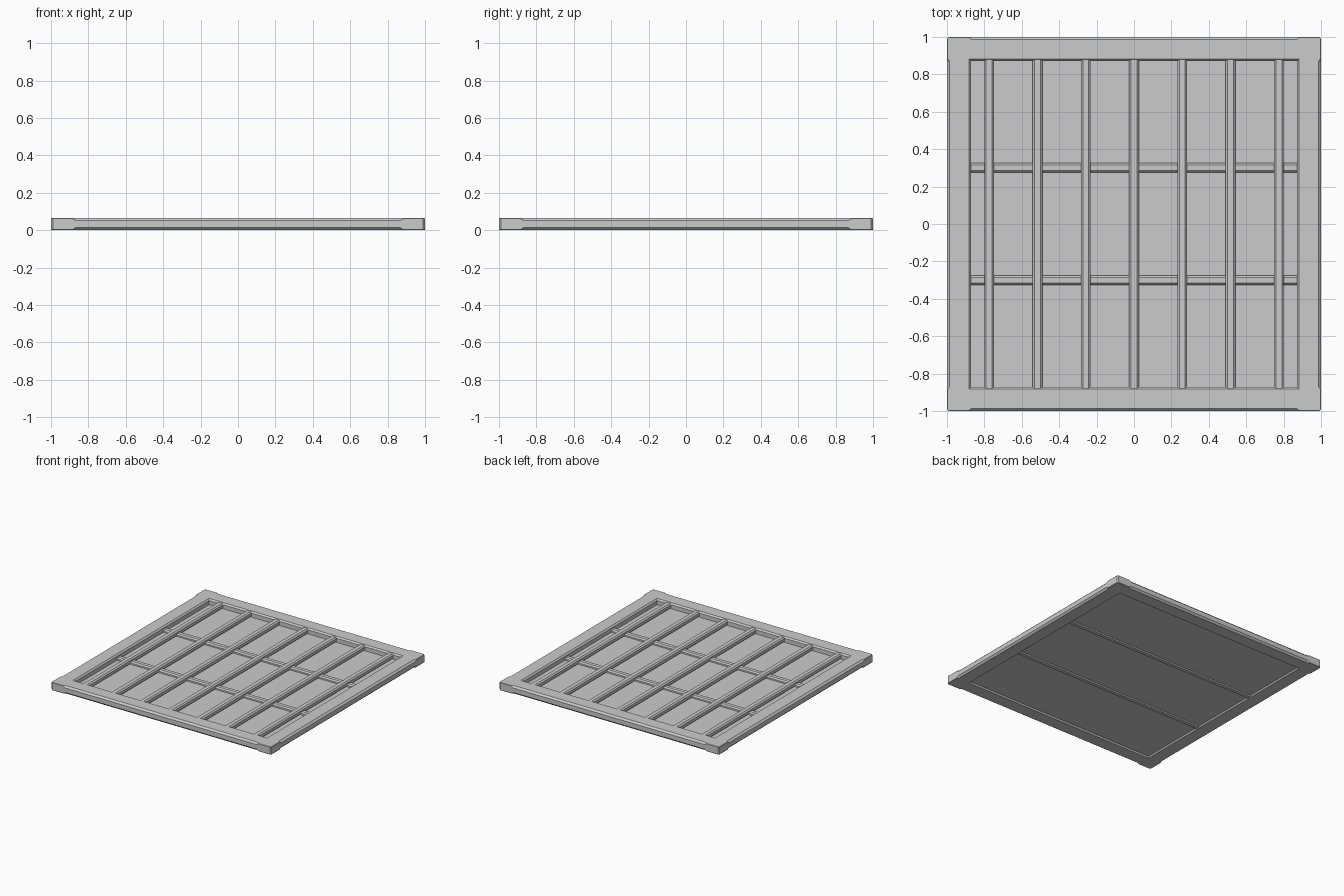
import bpy, bmesh
from mathutils import Matrix
from math import pi

if "Cube" in bpy.data.objects:
    bpy.data.objects.remove(bpy.data.objects["Cube"])

H = 0.065      # overall height
INNER = 0.128  # frame width including inner chamfer


def finish(bm, name):
    bmesh.ops.remove_doubles(bm, verts=bm.verts, dist=1e-5)
    bmesh.ops.recalc_face_normals(bm, faces=bm.faces)
    mesh = bpy.data.meshes.new(name)
    bm.to_mesh(mesh)
    bm.free()
    ob = bpy.data.objects.new(name, mesh)
    bpy.context.collection.objects.link(ob)
    return ob


def beam(name, x0, x1, y0, y1, z0, z1, chamfer, along):
    """Box whose long edges are chamfered into an octagonal section."""
    bm = bmesh.new()
    c = chamfer
    a0, a1 = (x0, x1) if along == 'Y' else (y0, y1)
    prof = [(a0 + c, z0), (a1 - c, z0), (a1, z0 + c), (a1, z1 - c),
            (a1 - c, z1), (a0 + c, z1), (a0, z1 - c), (a0, z0 + c)]
    ends = (y0, y1) if along == 'Y' else (x0, x1)
    rings = [[bm.verts.new((a, e, z) if along == 'Y' else (e, a, z))
              for a, z in prof] for e in ends]
    for r in rings:
        bm.faces.new(r)
    for i in range(8):
        j = (i + 1) % 8
        bm.faces.new((rings[0][i], rings[0][j], rings[1][j], rings[1][i]))
    return finish(bm, name)


# Outer frame: one swept ring, outer chamfer fades out at the solid corners
bm = bmesh.new()
stations = [(-0.99, 0.003), (-0.885, 0.003), (-0.868, 0.014),
            (0.868, 0.014), (0.885, 0.003), (0.99, 0.003)]
rings = []
for side in range(4):
    rot = Matrix.Rotation(side * pi / 2, 3, 'Z')
    for t, c in stations:
        prof = [(0, c), (0, H - c), (c, H), (INNER - 0.011, H),
                (INNER, H - 0.012), (INNER, 0.012), (INNER - 0.011, 0), (c, 0)]
        ring = []
        for d, z in prof:
            v = bm.verts.new((max(d - 1, min(1 - d, t)), d - 1, z))
            v.co = rot @ v.co
            ring.append(v)
        rings.append(ring)
for k, a in enumerate(rings):
    b = rings[(k + 1) % len(rings)]
    for i in range(8):
        j = (i + 1) % 8
        bm.faces.new((a[i], a[j], b[j], b[i]))
finish(bm, "frame")

# Thin floor panel, recessed on the underside
beam("floor_panel", -0.88, 0.88, -0.88, 0.88, 0.011, 0.02, 0.0, 'Y')

# Long slats running front to back
for i in range(-3, 4):
    x = i * 0.258
    beam("long_slat", x - 0.026, x + 0.026, -0.882, 0.882, 0.018, 0.061, 0.01, 'Y')

# Lower cross battens, also showing below the panel
for y in (-0.3, 0.3):
    beam("cross_batten", -0.876, 0.876, y - 0.025, y + 0.025, 0.003, 0.042, 0.01, 'X')
